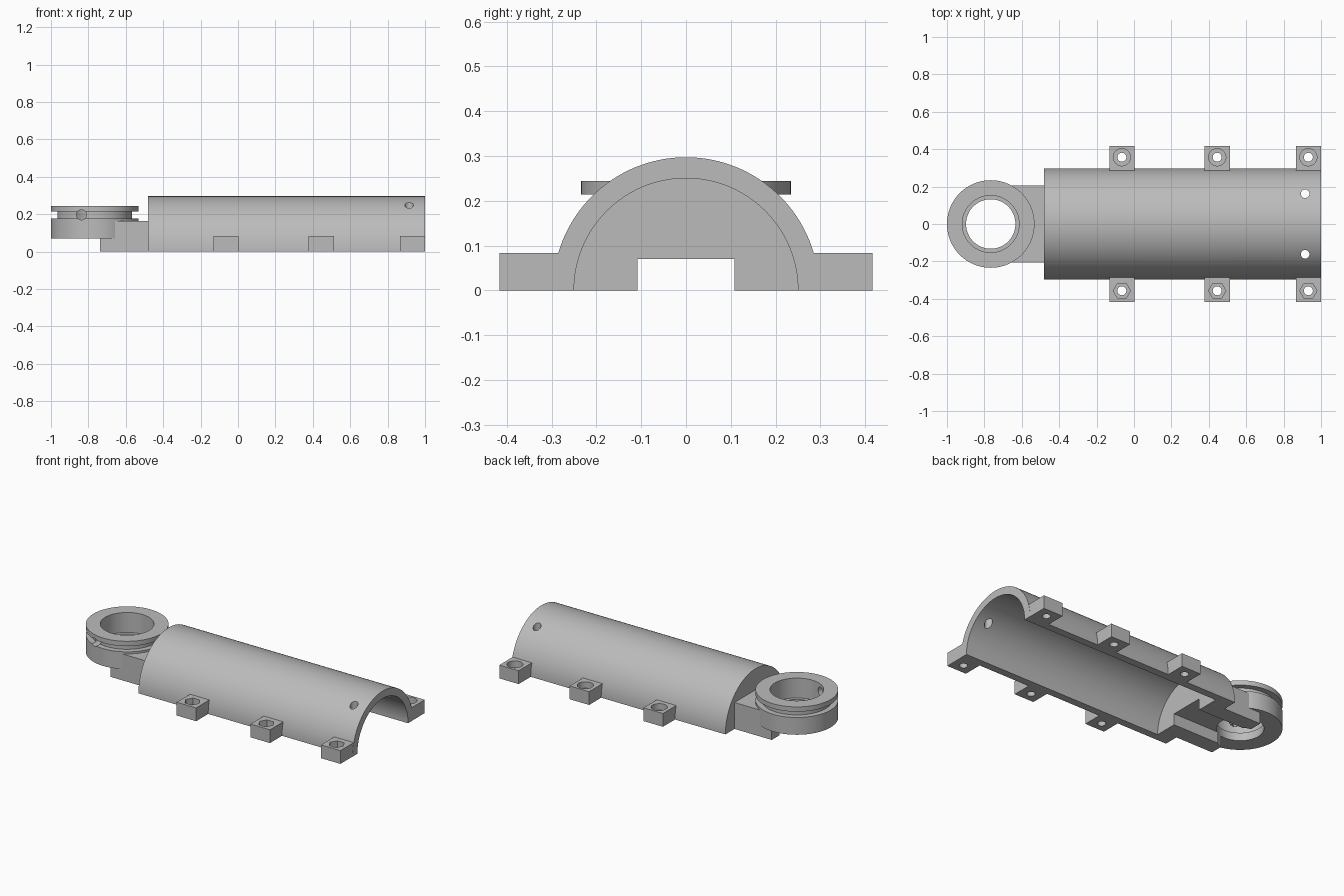
import bpy, bmesh, math
from mathutils import Matrix

cube = bpy.data.objects.get("Cube")
if cube:
    bpy.data.objects.remove(cube, do_unlink=True)

grey = bpy.data.materials.new("plain grey")
grey.use_nodes = True
colour = (0.5, 0.5, 0.5, 1)
grey.diffuse_color = colour
grey.node_tree.nodes["Principled BSDF"].inputs["Base Color"].default_value = colour


def finish(name, bm):
    bmesh.ops.recalc_face_normals(bm, faces=bm.faces)
    mesh = bpy.data.meshes.new(name)
    bm.to_mesh(mesh)
    bm.free()
    mesh.materials.append(grey)
    obj = bpy.data.objects.new(name, mesh)
    bpy.context.collection.objects.link(obj)
    return obj


def activate(obj):
    bpy.ops.object.select_all(action='DESELECT')
    obj.select_set(True)
    bpy.context.view_layer.objects.active = obj


def box(name, x0, x1, y0, y1, z0, z1):
    bm = bmesh.new()
    bmesh.ops.create_cube(bm, size=1)
    bmesh.ops.scale(bm, vec=(x1 - x0, y1 - y0, z1 - z0), verts=bm.verts)
    bmesh.ops.translate(bm, vec=((x0 + x1) / 2, (y0 + y1) / 2, (z0 + z1) / 2), verts=bm.verts)
    return finish(name, bm)


def cylinder(name, radius, x, y, z0, z1, sides=48, turn=0.0):
    bm = bmesh.new()
    bmesh.ops.create_cone(bm, cap_ends=True, segments=sides, radius1=radius, radius2=radius,
                          depth=z1 - z0, matrix=Matrix.Rotation(turn, 4, 'Z'))
    bmesh.ops.translate(bm, vec=(x, y, (z0 + z1) / 2), verts=bm.verts)
    return finish(name, bm)


def extrude_x(name, points, x0, x1):
    bm = bmesh.new()
    face = bm.faces.new([bm.verts.new((x0, y, z)) for y, z in points])
    out = bmesh.ops.extrude_face_region(bm, geom=[face])
    moved = [v for v in out["geom"] if isinstance(v, bmesh.types.BMVert)]
    bmesh.ops.translate(bm, vec=(x1 - x0, 0, 0), verts=moved)
    return finish(name, bm)


def lathe(name, profile, x, sides=96):
    bm = bmesh.new()
    verts = [bm.verts.new((r, 0, z)) for r, z in profile]
    edges = [bm.edges.new((verts[i - 1], verts[i])) for i in range(len(verts))]
    bmesh.ops.spin(bm, geom=verts + edges, cent=(0, 0, 0), axis=(0, 0, 1),
                   angle=math.tau, steps=sides)
    bmesh.ops.remove_doubles(bm, verts=bm.verts, dist=0.0001)
    bmesh.ops.translate(bm, vec=(x, 0, 0), verts=bm.verts)
    return finish(name, bm)


def boolean(obj, tool, operation='DIFFERENCE'):
    tool.hide_render = True
    mod = obj.modifiers.new("cut", 'BOOLEAN')
    mod.operation = operation
    mod.solver = 'EXACT'
    mod.object = tool
    activate(obj)
    bpy.ops.object.modifier_apply(modifier=mod.name)
    bpy.data.objects.remove(tool, do_unlink=True)


def arc(radius, steps=64):
    return [(radius * math.cos(math.pi * i / steps), radius * math.sin(math.pi * i / steps))
            for i in range(steps + 1)]


OUTER, INNER = 0.297, 0.25
SHELL_END, WALL_END = -0.48, -0.38
RING_X = -0.766
BORE, SEAT, SEAT_Z = 0.132, 0.152, 0.12
NOTCH_Y, NOTCH_Z = 0.108, 0.07


def cut_notch(obj):
    boolean(obj, box("notch_cutter", -1.2, -0.2, -NOTCH_Y, NOTCH_Y, -0.1, NOTCH_Z))


# Half-round housing with two small vertical holes
housing = extrude_x("housing", arc(OUTER) + arc(INNER)[::-1], SHELL_END, 1)
for side in (-1, 1):
    boolean(housing, cylinder("pin_cutter", 0.023, 0.915, side * 0.162, 0.12, 0.4))

# Closed end of the housing
end_wall = extrude_x("end_wall", arc(INNER + 0.01), SHELL_END, WALL_END)
cut_notch(end_wall)

# Neck block with two legs, cleared around the bore
neck = box("neck", -0.737, SHELL_END + 0.02, -0.207, 0.207, 0, 0.165)
cut_notch(neck)
boolean(neck, cylinder("bore_cutter", BORE, RING_X, 0, -0.1, 0.5, 96))
boolean(neck, cylinder("seat_cutter", SEAT, RING_X, 0, SEAT_Z, 0.5, 96))

# Grooved ring with a stepped bore and a small hole in the groove
R, GROOVE = 0.234, 0.2
ring = lathe("grooved_ring", [(BORE, NOTCH_Z), (R, NOTCH_Z), (R, 0.178), (GROOVE, 0.178),
                              (GROOVE, 0.214), (R, 0.214), (R, 0.244), (SEAT, 0.244),
                              (SEAT, SEAT_Z), (BORE, SEAT_Z)], RING_X)
hole = cylinder("groove_hole_cutter", 0.027, 0, 0, 0.05, 0.4, 32)
hole.data.transform(Matrix.Translation((-0.837, 0, 0.197)) @ Matrix.Rotation(math.pi / 2, 4, 'X'))
boolean(ring, hole)

# Mounting lugs: round bolt seats on the left, hexagonal nut seats on the right
lugs = []
for i, x in enumerate((-0.065, 0.445, 0.932)):
    for side, label in ((1, "left"), (-1, "right")):
        y0, y1 = sorted((side * 0.256, side * 0.416))
        lug = box(f"{label}_lug_{i + 1}", x - 0.067, x + 0.067, y0, y1, 0, 0.083)
        sides = 48 if side > 0 else 6
        boolean(lug, cylinder("seat_cutter", 0.046, x, side * 0.357, 0.043, 0.2, sides, math.pi / 2))
        boolean(lug, cylinder("bolt_cutter", 0.024, x, side * 0.357, -0.1, 0.2, 32))
        lugs.append(lug)

# Smooth the round surfaces and keep the edges sharp
for obj in [housing, end_wall, neck, ring] + lugs:
    activate(obj)
    bpy.ops.object.shade_smooth_by_angle(angle=math.radians(30))
